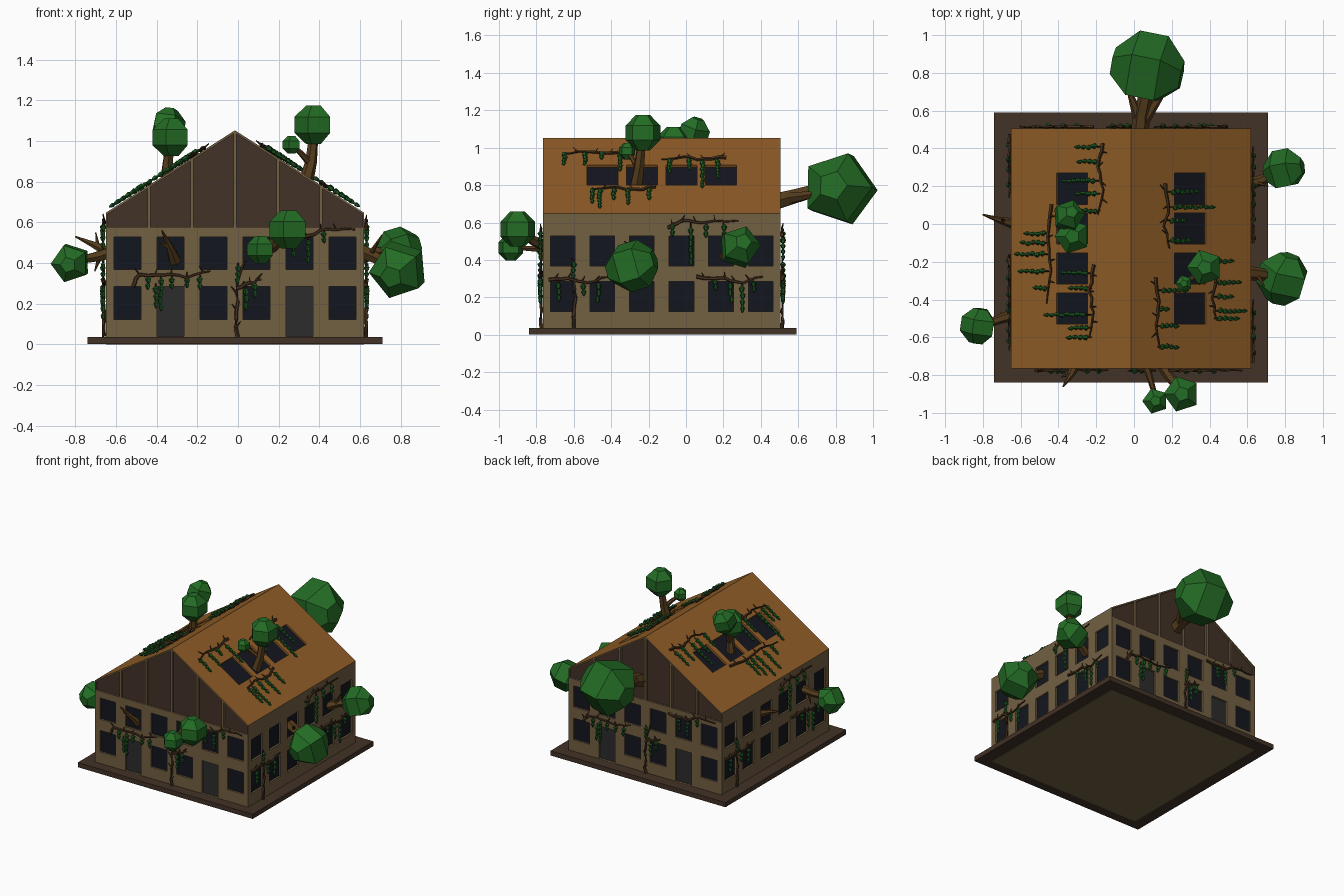
import bpy, bmesh, random
from math import sin, cos, radians, tau
from mathutils import Vector as V

random.seed(4)


def mat(name, r, g, b):
    m = bpy.data.materials.new(name)
    m.diffuse_color = (r, g, b, 1)
    return m


PLASTER = mat("plaster", 0.17, 0.115, 0.055)
BROWN = mat("dark_brown", 0.055, 0.032, 0.02)
GLASS = mat("dark_glass", 0.007, 0.008, 0.014)
DOOR = mat("door_grey", 0.025, 0.025, 0.025)
ROOF = mat("roof_orange", 0.28, 0.11, 0.02)
BARK = mat("bark", 0.09, 0.045, 0.012)
STEM = mat("vine_stem", 0.06, 0.03, 0.012)
LEAF = mat("foliage", 0.017, 0.15, 0.018)
VLEAF = mat("vine_leaf", 0.012, 0.10, 0.016)


def finish(bm, name, mats):
    me = bpy.data.meshes.new(name)
    bm.to_mesh(me)
    bm.free()
    for m in mats:
        me.materials.append(m)
    ob = bpy.data.objects.new(name, me)
    bpy.context.collection.objects.link(ob)
    return ob


def tube(bm, pts, radii, n=5, mi=0):
    """Faceted loft along a path, capped at both ends."""
    pts = [V(p) for p in pts]
    rings = []
    for i, (p, r) in enumerate(zip(pts, radii)):
        d = pts[min(i + 1, len(pts) - 1)] - pts[max(i - 1, 0)]
        q = d.to_track_quat('Z', 'Y')
        rings.append([bm.verts.new(p + q @ V((r * cos(tau * k / n), r * sin(tau * k / n), 0)))
                      for k in range(n)])
    faces = [bm.faces.new(rings[0][::-1]), bm.faces.new(rings[-1])]
    for a, b in zip(rings, rings[1:]):
        for k in range(n):
            j = (k + 1) % n
            faces.append(bm.faces.new((a[k], a[j], b[j], b[k])))
    for f in faces:
        f.material_index = mi


# Surface frames: (origin, u axis, v axis); v points up the wall or slope
W, H, K = 0.635, 1.053, 0.638
CX, CY = -0.015, -0.13
STEP = 2 * W / 6
FRAMES = {
    "front": (V((CX, CY - W, 0)), V((1, 0, 0)), V((0, 0, 1))),
    "back": (V((CX, CY + W, 0)), V((-1, 0, 0)), V((0, 0, 1))),
    "right": (V((CX + W, CY, 0)), V((0, 1, 0)), V((0, 0, 1))),
    "left": (V((CX - W, CY, 0)), V((0, -1, 0)), V((0, 0, 1))),
    "roof_right": (V((CX, CY, H)), V((0, 1, 0)), V((-1, 0, K))),
    "roof_left": (V((CX, CY, H)), V((0, -1, 0)), V((1, 0, K))),
}


def at(fr, u, v, n=0.0):
    o, a, b = FRAMES[fr]
    return o + a * u + b * v + a.cross(b).normalized() * n


def rect(u0, u1, v0, v1):
    return [(u0, v0), (u1, v0), (u1, v1), (u0, v1)]


# House shell: cells with recessed panes, doors and gable panels
house = bmesh.new()


def poly(pts, mi):
    house.faces.new([house.verts.new(p) for p in pts]).material_index = mi


def cell(fr, outer, inner, mi, pane, depth=0.014):
    o = [at(fr, *p) for p in outer]
    a = [at(fr, *p) for p in inner]
    b = [at(fr, *p, -depth) for p in inner]
    for k in range(4):
        j = (k + 1) % 4
        poly((o[k], o[j], a[j], a[k]), mi)
        poly((a[k], a[j], b[j], b[k]), mi)
    poly(b, pane)


for fr in ("front", "back", "right", "left"):
    gabled = fr in ("front", "back")
    top = 0.57 if gabled else H - K * W
    for i in range(6):
        u0, u1 = -W + i * STEP, -W + (i + 1) * STEP
        c = (u0 + u1) / 2
        door = gabled and i in (1, 4)
        cell(fr, rect(u0, u1, 0, 0.325),
             rect(c - 0.066, c + 0.066, 0.038 if door else 0.123, 0.284), 0, 3 if door else 2)
        cell(fr, rect(u0, u1, 0.325, top), rect(c - 0.066, c + 0.066, 0.368, 0.527), 0, 2)
        if gabled:
            g = 0.008
            h = lambda u: H - K * abs(u)
            cell(fr, [(u0, top), (u1, top), (u1, h(u1)), (u0, h(u0))],
                 [(u0 + g, top + g), (u1 - g, top + g), (u1 - g, h(u1 - g) - 0.012),
                  (u0 + g, h(u0 + g) - 0.012)], 0, 1)

for fr in ("roof_right", "roof_left"):
    for i in range(6):
        u0, u1 = -W + i * STEP, -W + (i + 1) * STEP
        c = (u0 + u1) / 2
        if i in (0, 5):
            poly([at(fr, *p) for p in rect(u0, u1, -W, 0)], 4)
        else:
            cell(fr, rect(u0, u1, -W, 0), rect(c - 0.083, c + 0.083, -0.395, -0.23), 4, 2)
poly([(CX + sx * W, CY + sy * W, 0) for sx, sy in ((-1, -1), (-1, 1), (1, 1), (1, -1))], 0)
bmesh.ops.remove_doubles(house, verts=house.verts, dist=1e-4)
finish(house, "house", [PLASTER, BROWN, GLASS, DOOR, ROOF])

# Base slab
bm = bmesh.new()
bmesh.ops.create_cube(bm, size=1)
for v in bm.verts:
    v.co = V((CX + v.co.x * 1.45, -0.125 + v.co.y * 1.43, 0.0195 + v.co.z * 0.035))
finish(bm, "base_slab", [BROWN])


# Trees: branches as (points, start radius, end radius), crowns as (centre, radius, axis)
def tree(name, branches, crowns):
    bm = bmesh.new()
    for pts, r0, r1 in branches:
        n = len(pts) - 1
        tube(bm, pts, [r0 + (r1 - r0) * i / n for i in range(n + 1)], 6, 0)
    for c, r, ax in crowns:
        ax = V(ax).normalized()
        th = [radians(t) for t in (-67.5, -22.5, 22.5, 67.5)]
        tube(bm, [V(c) + ax * r * 1.06 * sin(t) for t in th], [r * 1.1 * cos(t) for t in th], 5, 1)
    finish(bm, name, [BARK, LEAF])


UP = (0, 0, 1)
tree("back_tree",
     [([(0.03, 0.47, 0.71), (0.04, 0.58, 0.74), (0.08, 0.76, 0.79)], 0.05, 0.035),
      ([(0.03, 0.55, 0.73), (-0.025, 0.70, 0.77)], 0.035, 0.012),
      ([(0.05, 0.55, 0.73), (0.14, 0.68, 0.75)], 0.035, 0.02)],
     [((0.07, 0.82, 0.78), 0.19, (1, -0.2, 0.1))])
tree("front_tree",
     [([(0.15, -0.74, 0.47), (0.19, -0.81, 0.50), (0.25, -0.89, 0.55)], 0.035, 0.02),
      ([(0.06, -0.74, 0.46), (0.08, -0.80, 0.46), (0.115, -0.92, 0.465)], 0.024, 0.012)],
     [((0.253, -0.9, 0.565), 0.096, UP), ((0.114, -0.937, 0.465), 0.069, UP)])
tree("front_branch",
     [([(-0.31, -0.74, 0.41), (-0.335, -0.80, 0.48), (-0.375, -0.86, 0.56)], 0.032, 0.004),
      ([(-0.33, -0.79, 0.47), (-0.385, -0.81, 0.50)], 0.014, 0.003)], [])
tree("left_branch",
     [([(-0.63, 0, 0.45), (-0.71, 0.02, 0.49), (-0.80, 0.05, 0.53)], 0.03, 0.004),
      ([(-0.69, 0.015, 0.48), (-0.70, 0.03, 0.55)], 0.013, 0.003)], [])
tree("left_tree",
     [([(-0.63, -0.48, 0.45), (-0.70, -0.50, 0.43), (-0.80, -0.535, 0.41)], 0.032, 0.02),
      ([(-0.68, -0.49, 0.43), (-0.705, -0.47, 0.36)], 0.013, 0.003)],
     [((-0.822, -0.54, 0.40), 0.094, (0.15, 1, 0.1))])
tree("right_front_tree",
     [([(0.60, -0.26, 0.46), (0.67, -0.265, 0.43), (0.77, -0.28, 0.38)], 0.04, 0.025),
      ([(0.65, -0.265, 0.44), (0.69, -0.33, 0.50)], 0.016, 0.003)],
     [((0.79, -0.29, 0.368), 0.135, (0.3, 1, 0.3))])
tree("right_back_tree",
     [([(0.60, 0.21, 0.42), (0.67, 0.23, 0.45), (0.78, 0.28, 0.47)], 0.034, 0.022),
      ([(0.65, 0.22, 0.44), (0.71, 0.20, 0.54)], 0.015, 0.003)],
     [((0.793, 0.287, 0.468), 0.107, (1, 0.2, 0.3))])
tree("roof_left_tree",
     [([(-0.35, -0.03, 0.82), (-0.345, -0.035, 0.90), (-0.33, -0.06, 1.0)], 0.032, 0.022),
      ([(-0.345, -0.03, 0.90), (-0.35, 0.03, 1.05)], 0.022, 0.014)],
     [((-0.345, 0.042, 1.08), 0.082, (0.2, 0.3, 1)), ((-0.325, -0.065, 1.018), 0.094, UP)])
tree("roof_right_tree",
     [([(0.335, -0.265, 0.80), (0.36, -0.25, 0.90), (0.375, -0.235, 1.05)], 0.036, 0.022),
      ([(0.355, -0.255, 0.89), (0.31, -0.285, 0.94), (0.265, -0.315, 0.98)], 0.018, 0.01)],
     [((0.375, -0.23, 1.08), 0.096, UP), ((0.265, -0.315, 0.982), 0.045, UP)])


# Vines: wavy stem on a surface, twigs, and hanging strings of leaves (u, v, length)
def vine(fr, path, hangs):
    bm = bmesh.new()
    jit = lambda s: random.uniform(-s, s)
    pts = []
    for (a, b), (c, d) in zip(path, path[1:]):
        pts += [(a + (c - a) * t / 3 + jit(0.006), b + (d - b) * t / 3 + jit(0.006)) for t in range(3)]
    pts.append(path[-1])
    n = len(pts)
    tube(bm, [at(fr, u, v, 0.008 + 0.004 * (i % 2)) for i, (u, v) in enumerate(pts)],
         [0.011 - 0.007 * i / n for i in range(n)], 5, 0)
    for u, v in pts[1:-1:2]:
        tube(bm, [at(fr, u, v, 0.008), at(fr, u + jit(0.03), v + 0.03, 0.014)], [0.006, 0.002], 4, 0)
    _, _, up = FRAMES[fr]
    for u, v, length in hangs:
        tube(bm, [at(fr, u, v, 0.01), at(fr, u, v - length * 0.9, 0.013)], [0.004, 0.002], 4, 0)
        k = max(2, round(length * up.length / 0.036))
        for i in range(k):
            s = length * (0.12 + 0.88 * i / k)
            l = length / k * 0.98
            w = 0.016 * (1 - 0.35 * i / k)
            uu = u + jit(0.004)
            tube(bm, [at(fr, uu, v - s - l * t, 0.014) for t in (0, 0.3, 0.65, 1)],
                 [0.004, w, w * 0.75, 0.002], 5, 1)
    finish(bm, fr + "_vine", [STEM, VLEAF])


# wall vines, repeated on the opposite wall
for fr in ("front", "back"):
    vine(fr, [(-0.50, 0.29), (-0.475, 0.34), (-0.35, 0.345), (-0.24, 0.33), (-0.12, 0.36)],
         [(-0.425, 0.34, 0.07), (-0.365, 0.345, 0.18), (-0.39, 0.3, 0.12), (-0.31, 0.335, 0.06),
          (-0.235, 0.33, 0.05), (-0.17, 0.34, 0.07)])
    vine(fr, [(0.01, 0.035), (0.008, 0.17), (0.01, 0.30), (0.05, 0.41)], [(0.015, 0.40, 0.10)])
    vine(fr, [(0.01, 0.28), (0.07, 0.30), (0.13, 0.32)], [(0.055, 0.29, 0.12), (0.1, 0.31, 0.08)])
    vine(fr, [(0.2, 0.53), (0.36, 0.53), (0.46, 0.57), (0.59, 0.565)],
         [(0.29, 0.53, 0.1), (0.36, 0.53, 0.13), (0.44, 0.56, 0.06)])
for fr in ("right", "left"):
    vine(fr, [(-0.47, 0.035), (-0.465, 0.2), (-0.47, 0.30), (-0.48, 0.41)], [(-0.47, 0.40, 0.1)])
    vine(fr, [(-0.6, 0.29), (-0.5, 0.30), (-0.4, 0.28), (-0.27, 0.31)],
         [(-0.55, 0.29, 0.11), (-0.42, 0.28, 0.07), (-0.34, 0.29, 0.12)])
    vine(fr, [(0.03, 0.57), (0.1, 0.61), (0.22, 0.60), (0.41, 0.61)],
         [(0.06, 0.60, 0.07), (0.155, 0.60, 0.23), (0.24, 0.60, 0.08), (0.33, 0.60, 0.08)])
    vine(fr, [(0.18, 0.31), (0.33, 0.30), (0.43, 0.28), (0.54, 0.31)],
         [(0.29, 0.30, 0.06), (0.37, 0.29, 0.12), (0.43, 0.28, 0.16), (0.49, 0.29, 0.06)])

# roof vines: (side, distance of stem from ridge, stem y range, leaf strings as y and length)
for side, d, y0, y1, strings in (
        (1, 0.185, 0.22, -0.13, [(0.17, 0.17), (0.09, 0.25), (0.02, 0.10), (-0.09, 0.13)]),
        (1, 0.135, -0.28, -0.66, [(-0.35, 0.16), (-0.45, 0.06), (-0.54, 0.11), (-0.65, 0.11)]),
        (1, 0.435, -0.16, -0.51, [(-0.20, 0.1), (-0.31, 0.14), (-0.385, 0.1), (-0.46, 0.17), (-0.5, 0.13)]),
        (-1, 0.16, 0.43, 0.05, [(0.41, 0.13), (0.33, 0.12), (0.23, 0.20), (0.16, 0.13), (0.07, 0.11)]),
        (-1, 0.205, -0.22, -0.60, [(-0.26, 0.16), (-0.34, 0.12), (-0.48, 0.25), (-0.55, 0.12), (-0.6, 0.13)]),
        (-1, 0.43, 0.10, -0.42, [(-0.05, 0.13), (-0.1, 0.15), (-0.16, 0.18), (-0.25, 0.16), (-0.34, 0.08)])):
    us = [side * (y0 + (y1 - y0) * t / 3 - CY) for t in range(4)]
    vine("roof_right" if side > 0 else "roof_left",
         [(u, -d + 0.012 * (-1) ** i) for i, u in enumerate(us)],
         [(side * (y - CY), -d, length) for y, length in strings])
